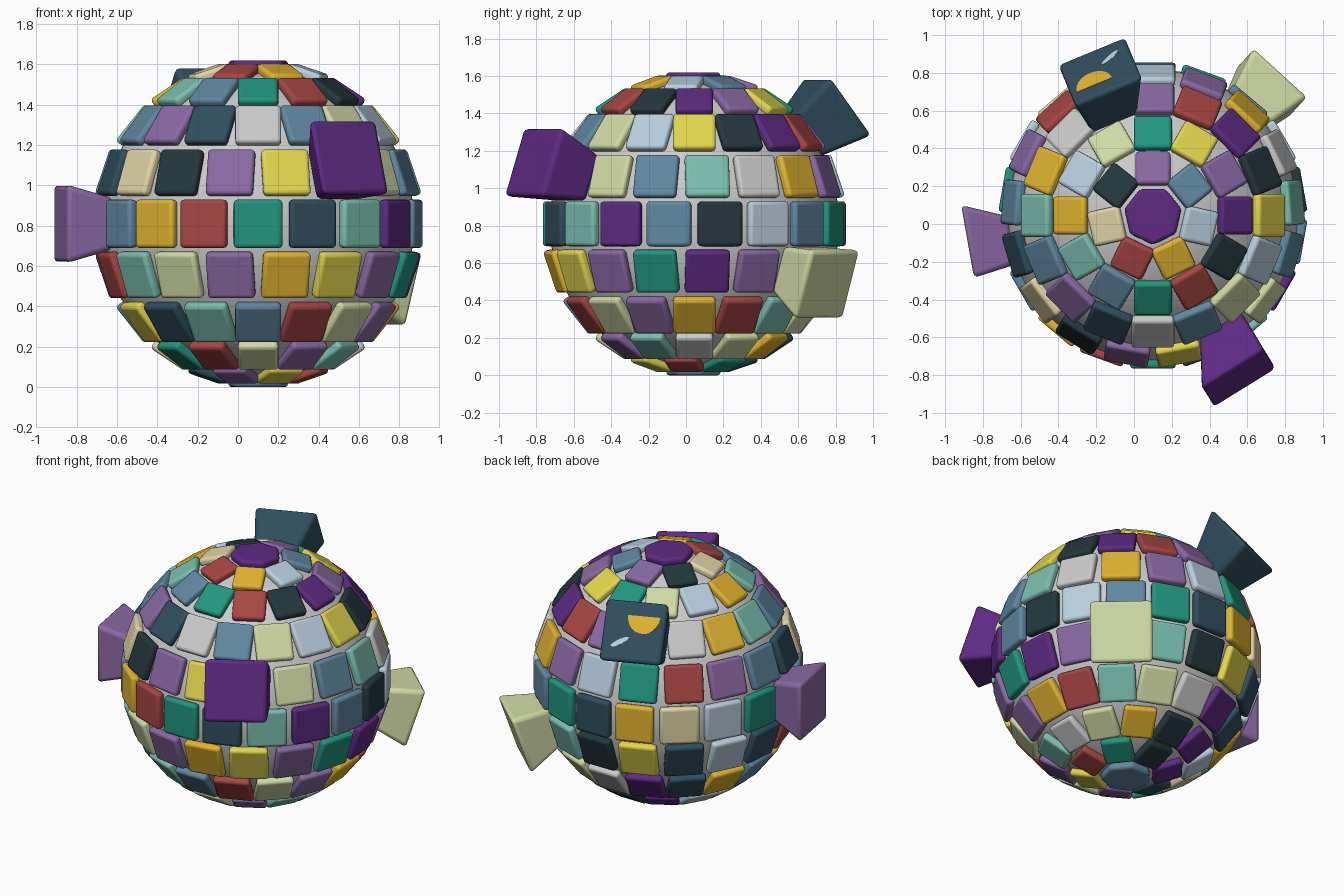
import bpy, bmesh, math
from mathutils import Vector

if "Cube" in bpy.data.objects:
    bpy.data.objects.remove(bpy.data.objects["Cube"])

CENTRE = Vector((0.1, 0.045, 0.81))
R = 0.81      # distance of tile faces from the centre
BASE = 0.755  # tiles are sunk to this radius

PALETTE = {  # display colours, converted to linear below
    'V': (.37, .18, .51), 'L': (.54, .41, .64), 'T': (.15, .58, .49), 'N': (.20, .31, .37),
    'K': (.16, .23, .25), 'G': (.88, .70, .20), 'Y': (.89, .84, .31), 'R': (.65, .28, .27),
    'P': (.81, .85, .64), 'B': (.38, .53, .63), 'I': (.72, .81, .87), 'M': (.48, .75, .69),
    'W': (.76, .76, .76), 'C': (.88, .83, .65)}
NAMES = dict(V='violet', L='lilac', T='teal', N='navy', K='charcoal', G='gold', Y='yellow',
             R='red', P='pale_green', B='steel_blue', I='ice_blue', M='mint', W='grey', C='cream')
MATS = {}
for key, rgb in PALETTE.items():
    m = bpy.data.materials.new(NAMES[key])
    m.diffuse_color = (*[c ** 2.2 for c in rgb], 1)
    m.use_nodes = True
    m.node_tree.nodes["Principled BSDF"].inputs["Base Color"].default_value = m.diffuse_color
    MATS[key] = m
KEYS = list(PALETTE)


def frame(lat, az):
    """Outward, sideways and upward directions at a point of the ball."""
    a, b = math.radians(lat), math.radians(az)
    n = Vector((math.cos(a) * math.cos(b), math.cos(a) * math.sin(b), math.sin(a)))
    t = Vector((-math.sin(b), math.cos(b), 0))
    return n, t, n.cross(t)


def prism(bm, fr, outline, r0, r1, scale0=1.0, shift=0.0, mat=0):
    """Loft an outline outwards from radius r0 to r1."""
    n, t, u = fr
    low = [bm.verts.new(CENTRE + n * r0 + (t * x + u * y) * scale0) for x, y in outline]
    top = [bm.verts.new(CENTRE + n * r1 + t * (x + shift) + u * y) for x, y in outline]
    k = len(outline)
    faces = [bm.faces.new(top), bm.faces.new(low[::-1])]
    faces += [bm.faces.new((low[i], low[(i + 1) % k], top[(i + 1) % k], top[i])) for i in range(k)]
    for f in faces:
        f.material_index = mat


def finish(bm, name, mats, bevel=0.0):
    me = bpy.data.meshes.new(name)
    bm.to_mesh(me)
    bm.free()
    ob = bpy.data.objects.new(name, me)
    bpy.context.collection.objects.link(ob)
    for m in mats:
        me.materials.append(m)
    if bevel:
        mod = ob.modifiers.new('rounded_edges', 'BEVEL')
        mod.width, mod.segments, mod.limit_method = bevel, 3, 'ANGLE'
        mod.angle_limit = math.radians(25)
    bpy.ops.object.select_all(action='DESELECT')
    ob.select_set(True)
    bpy.context.view_layer.objects.active = ob
    bpy.ops.object.shade_smooth_by_angle(angle=math.radians(35))
    return ob


def rect(w, h):
    return [(-w / 2, -h / 2), (w / 2, -h / 2), (w / 2, h / 2), (-w / 2, h / 2)]


# inner ball
bm = bmesh.new()
bmesh.ops.create_uvsphere(bm, u_segments=64, v_segments=32, radius=0.775)
bmesh.ops.translate(bm, verts=bm.verts, vec=CENTRE)
finish(bm, 'inner_ball', [])

# rows of tiles: latitude, width, height, colours ('_' leaves room for a raised block)
ROWS = [
    (71.5, .188, .185, 'GIBLKCR'),
    (56.3, .203, .208, 'TRKVLYTPIGMB'),
    (38.4, .230, .235, 'WBPIYKVRL_WGMBLN'),
    (18.8, .240, .240, 'Y_PBMWGLITRLBNCKL'),
    (0, .245, .243, 'TNMVBKIBTNGCIT_BGR'),
    (-18.8, .240, .240, 'GYLTVL_MKYNINRMPL'),
    (-38.4, .230, .235, 'BRPLGRMPWVNGBYNM'),
    (-56.3, .203, .208, 'PLMWPGKVICTR'),
    (-71.5, .188, .185, 'YRTKVNL')]
for i, (lat, w, h, colours) in enumerate(ROWS):
    bm = bmesh.new()
    step = 360 / len(colours)
    start = -90 + (step / 2 if len(colours) % 2 else 0)
    for j, c in enumerate(colours):
        if c != '_':
            prism(bm, frame(lat, start + j * step), rect(w, h), BASE, R, 0.97, 0, KEYS.index(c))
    finish(bm, f'tile_row_{i + 1}', [MATS[k] for k in KEYS], 0.02)

# seven-sided caps at the poles
for name, lat, c in (('top_cap', 90, 'V'), ('bottom_cap', -90, 'B')):
    bm = bmesh.new()
    flip = math.pi if lat > 0 else 0
    hept = [(0.157 * math.sin(-a), 0.157 * math.cos(a))
            for a in (flip + math.tau * k / 7 for k in range(7))]
    prism(bm, frame(lat, -90), [(x, y) for x, y in hept], BASE, R, 0.97)
    finish(bm, name, [MATS[c]], 0.02)

# raised flaring blocks: latitude, azimuth, face distance, sideways shift, colour
BLOCKS = [('front_block', 18.8, -58.2, 1.03, -.07, 'V'),
          ('back_block', 37.5, 112.5, 1.03, -.035, 'N'),
          ('right_block', -18.8, 47.65, 1.01, .01, 'P'),
          ('left_block', 0, 190, 0.99, -.035, 'L')]
for name, lat, az, d, shift, c in BLOCKS:
    bm = bmesh.new()
    prism(bm, frame(lat, az), rect(.39, .39), BASE, d, 0.66, shift)
    finish(bm, name, [MATS[c]], 0.026)

# painted half disc and oval on the back block
fr = frame(37.5, 112.5)
half = [(.02 + .1 * math.cos(a), .1 + .11 * math.sin(a))
        for a in (math.pi + math.pi * k / 16 for k in range(17))]
oval = [(-.11 + .05 * math.cos(a) + .02 * math.sin(a), -.07 + .028 * math.sin(a) + .02 * math.cos(a))
        for a in (math.tau * k / 20 for k in range(20))]
for name, outline, c in (('half_disc_mark', half, 'G'), ('oval_mark', oval, 'I')):
    bm = bmesh.new()
    prism(bm, fr, outline, 1.02, 1.032)
    finish(bm, name, [MATS[c]])
